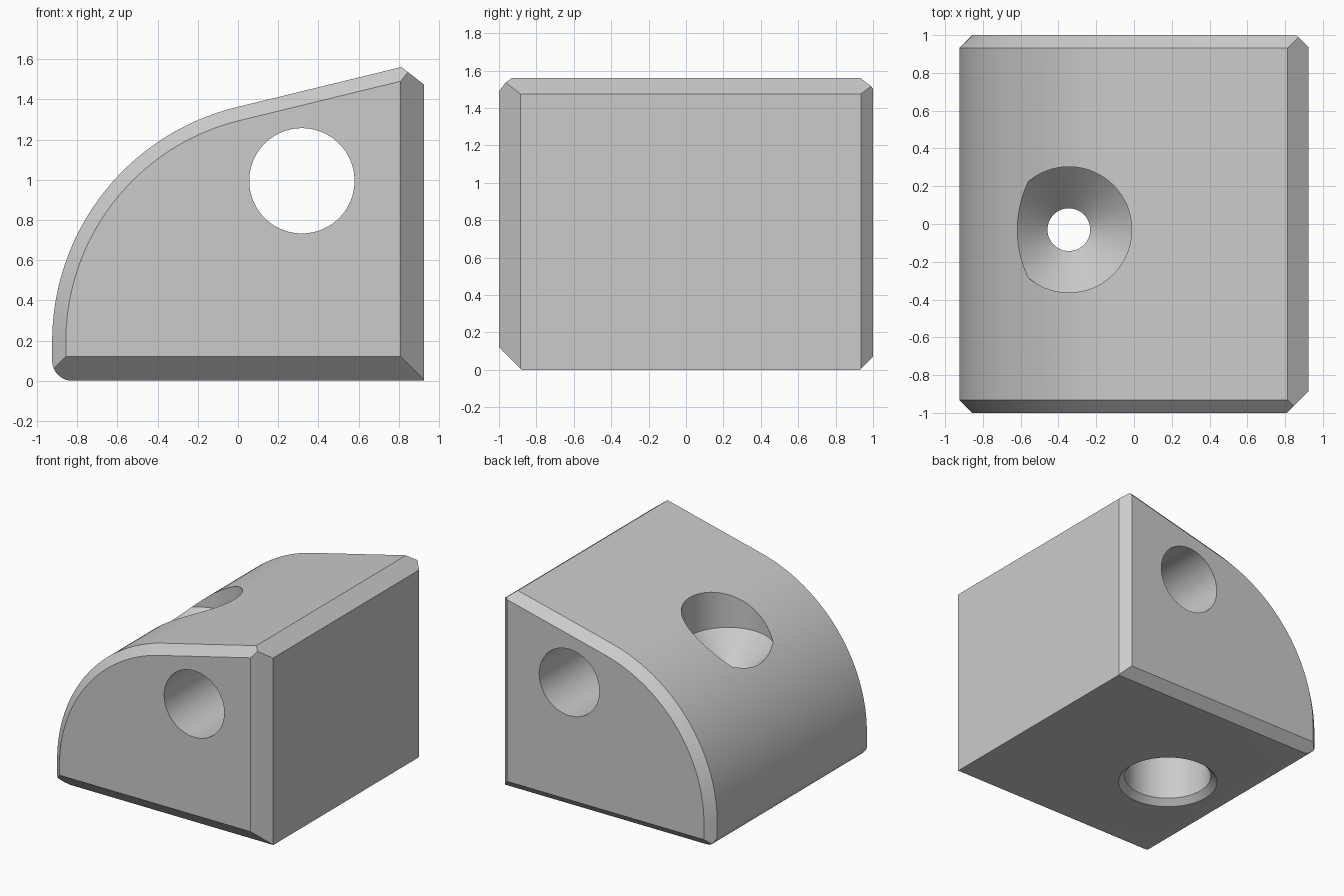
import bpy, bmesh
from math import sin, cos, tan, radians, pi
from mathutils import Vector

cube = bpy.data.objects.get("Cube")
if cube:
    bpy.data.objects.remove(cube, do_unlink=True)

grey = bpy.data.materials.new("plain grey")
grey.use_nodes = True
colour = (0.6, 0.6, 0.6, 1)
grey.diffuse_color = colour
grey.node_tree.nodes["Principled BSDF"].inputs["Base Color"].default_value = colour

HALF_X = 0.925
EDGE = 0.068          # chamfer along the curved rim
RADIUS = 1.2          # curved nose
CENTRE = Vector((-HALF_X + RADIUS, 0.195))
SLOPE = radians(13.7)  # slanted top


def loft(name, rings):
    """Skin closed rings of points and cap both ends."""
    bm = bmesh.new()
    loops = [[bm.verts.new(p) for p in ring] for ring in rings]
    n = len(loops[0])
    for a, b in zip(loops, loops[1:]):
        for i in range(n):
            j = (i + 1) % n
            bm.faces.new((a[i], a[j], b[j], b[i]))
    bm.faces.new(loops[0])
    bm.faces.new(loops[-1])
    bmesh.ops.recalc_face_normals(bm, faces=bm.faces)
    return finish(name, bm)


def finish(name, bm):
    mesh = bpy.data.meshes.new(name)
    bm.to_mesh(mesh)
    bm.free()
    mesh.materials.append(grey)
    obj = bpy.data.objects.new(name, mesh)
    bpy.context.collection.objects.link(obj)
    return obj


def rim(y, inset):
    """Side outline: curved nose, slanted top, oversize right and bottom."""
    r = RADIUS - inset
    steps = 48
    pts = []
    for i in range(steps + 1):
        a = pi - (pi / 2 - SLOPE) * i / steps
        pts.append((CENTRE.x + r * cos(a), y, CENTRE.y + r * sin(a)))
    x, _, z = pts[-1]
    pts.append((1.2, y, z + (1.2 - x) * tan(SLOPE)))
    pts.append((1.2, y, -0.2))
    pts.append((pts[0][0], y, -0.2))
    return pts


def trim(bm, point, normal):
    """Slice off everything beyond a plane and close the cut."""
    bmesh.ops.bisect_plane(bm, geom=bm.verts[:] + bm.edges[:] + bm.faces[:],
                           dist=1e-6, plane_co=point,
                           plane_no=Vector(normal).normalized(), clear_outer=True)
    bmesh.ops.holes_fill(bm, edges=[e for e in bm.edges if e.is_boundary], sides=0)


def lathe(name, profile, place):
    """Turned cutter; place maps (radius, angle, height) to a point."""
    n = 96
    return loft(name, [[place(r, 2 * pi * i / n, h) for i in range(n)]
                       for r, h in profile])


# Body: curved block with chamfered rims
body = loft("corner_block", [rim(-1, EDGE), rim(EDGE - 1, 0),
                             rim(1 - EDGE, 0), rim(1, EDGE)])
bm = bmesh.new()
bm.from_mesh(body.data)
cuts = [
    ((HALF_X, 0, 0), (1, 0, 0)),             # right wall
    ((0, 0, 0), (0, 0, -1)),                 # base
    ((0.815, 0, 1.56), (0.085, 0, 0.11)),    # top right chamfer
    ((0.81, -1, 0), (1, -1, 0)),             # front right chamfer
    ((0.86, 1, 0), (1, 1, 0)),               # back right chamfer
    ((0, -1, 0.12), (0, -1, -1)),            # front base chamfer
    ((0, 1, 0.07), (0, 1, -1)),              # back base chamfer
]
# Rounded lower left edge
ROUND = 0.1
for i in range(8):
    a = pi + pi / 2 * (i + 0.5) / 8
    n = Vector((cos(a), 0, sin(a)))
    cuts.append((Vector((ROUND - HALF_X, 0, ROUND)) + n * ROUND, n))
for point, normal in cuts:
    trim(bm, point, normal)
bmesh.ops.recalc_face_normals(bm, faces=bm.faces)
bm.to_mesh(body.data)
bm.free()

# Cross hole, front to back
cross_hole = lathe("cross_hole_cutter", [(0.262, -1.2), (0.262, 1.2)],
                   lambda r, a, h: (0.318 + r * cos(a), h, 0.995 + r * sin(a)))
# Vertical hole: chamfered recess below, shank, countersink above
screw_hole = lathe("screw_hole_cutter",
                   [(0.402, -0.045), (0.312, 0.045), (0.312, 0.42), (0.113, 0.42),
                    (0.113, 0.835), (0.333, 1.057), (0.333, 1.8)],
                   lambda r, a, h: (r * cos(a) - 0.345, r * sin(a) - 0.03, h))

bpy.ops.object.select_all(action='DESELECT')
body.select_set(True)
bpy.context.view_layer.objects.active = body
for cutter in (cross_hole, screw_hole):
    mod = body.modifiers.new(cutter.name, 'BOOLEAN')
    mod.operation = 'DIFFERENCE'
    mod.solver = 'EXACT'
    mod.object = cutter
    bpy.ops.object.modifier_apply(modifier=mod.name)
    bpy.data.objects.remove(cutter, do_unlink=True)

bpy.ops.object.shade_smooth_by_angle(angle=radians(20))
